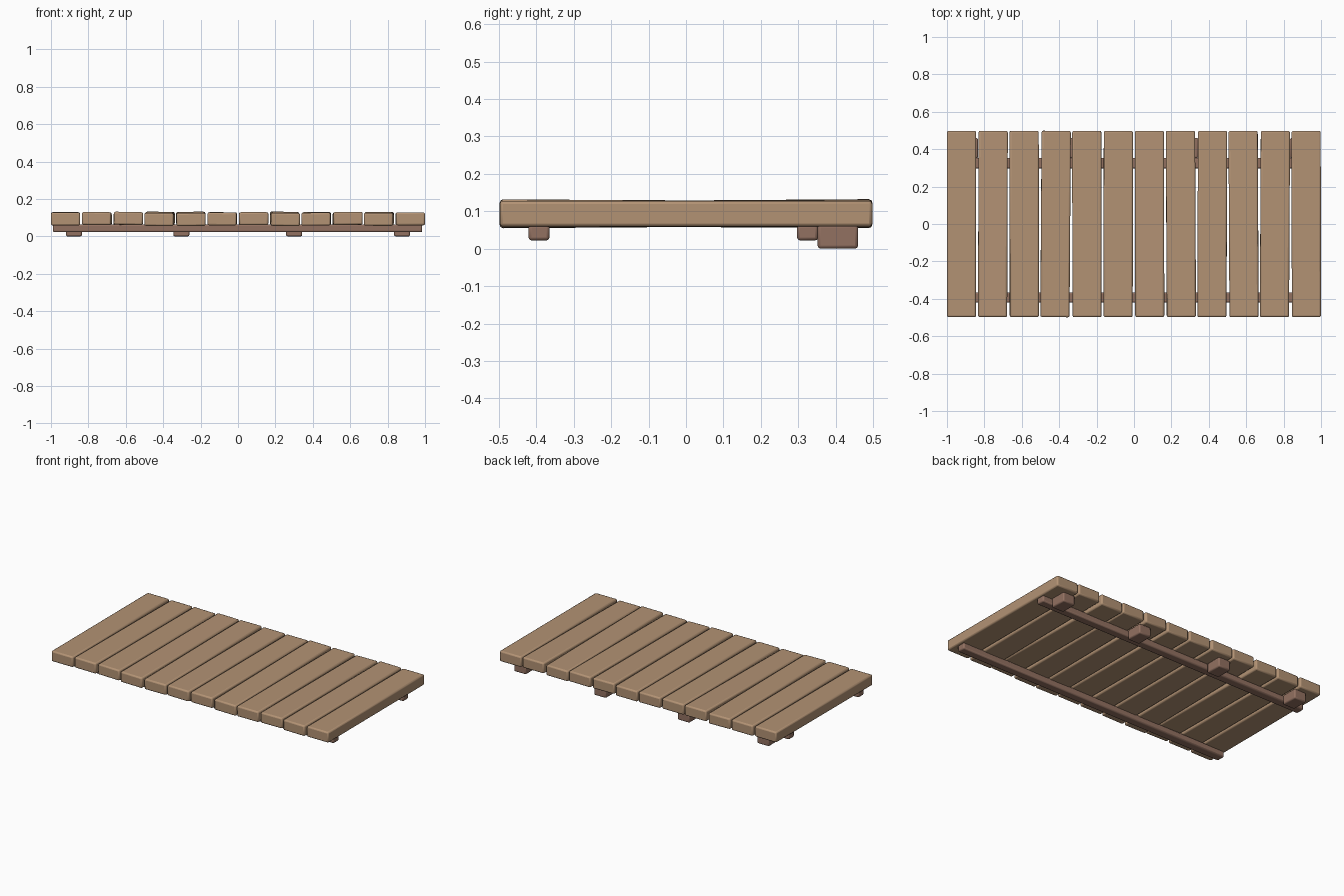
import bpy
from math import radians

cube = bpy.data.objects.get("Cube")
if cube:
    bpy.data.objects.remove(cube, do_unlink=True)


def make_material(name, color):
    mat = bpy.data.materials.new(name)
    mat.use_nodes = True
    mat.diffuse_color = color
    mat.node_tree.nodes["Principled BSDF"].inputs["Base Color"].default_value = color
    return mat


plank_wood = make_material("light tan wood", (0.45, 0.29, 0.175, 1))
frame_wood = make_material("reddish brown wood", (0.29, 0.165, 0.12, 1))


def board(name, low, high, mat, bevel=0.008, tilt=(0, 0, 0)):
    """Box between two corners with softened edges and a slight tilt in degrees."""
    center = [(a + b) / 2 for a, b in zip(low, high)]
    bpy.ops.mesh.primitive_cube_add(size=1, location=center)
    obj = bpy.context.object
    obj.name = name
    obj.scale = [b - a for a, b in zip(low, high)]
    bpy.ops.object.transform_apply(location=False, rotation=False, scale=True)
    obj.rotation_euler = [radians(t) for t in tilt]
    obj.data.materials.append(mat)
    mod = obj.modifiers.new("soft_edges", "BEVEL")
    mod.width = bevel
    mod.segments = 2
    bpy.ops.object.shade_smooth_by_angle(angle=radians(40))
    return obj


# Deck planks, each laid slightly unevenly: pitch, roll, yaw
tilts = [(0.1, 0, 0), (-0.2, 0.3, -0.2), (-0.3, 1.0, 0.1), (0.4, 0.5, -0.4),
         (0.4, -0.3, 0.1), (0.1, 0.4, -0.1), (-0.1, 0, 0.1), (0.4, 0.8, 0.3),
         (0.2, -0.3, -0.2), (-0.3, -0.5, 0.3), (0.3, 0.4, -0.3), (0, 0, 0.1)]
pitch = 1.843 / 11
for i, tilt in enumerate(tilts):
    x = -0.922 + i * pitch
    board(f"plank_{i + 1}", (x - 0.078, -0.498, 0.059), (x + 0.078, 0.498, 0.128),
          plank_wood, 0.009, tilt)

# Two long rails under the planks
for name, y in (("front_rail", -0.393), ("back_rail", 0.325)):
    board(name, (-0.99, y - 0.028, 0.022), (0.985, y + 0.028, 0.064), frame_wood)

# Short support blocks behind the back rail
for i, x in enumerate((-0.877, -0.303, 0.3, 0.877)):
    board(f"support_block_{i + 1}", (x - 0.043, 0.352, 0), (x + 0.043, 0.46, 0.064),
          frame_wood)
